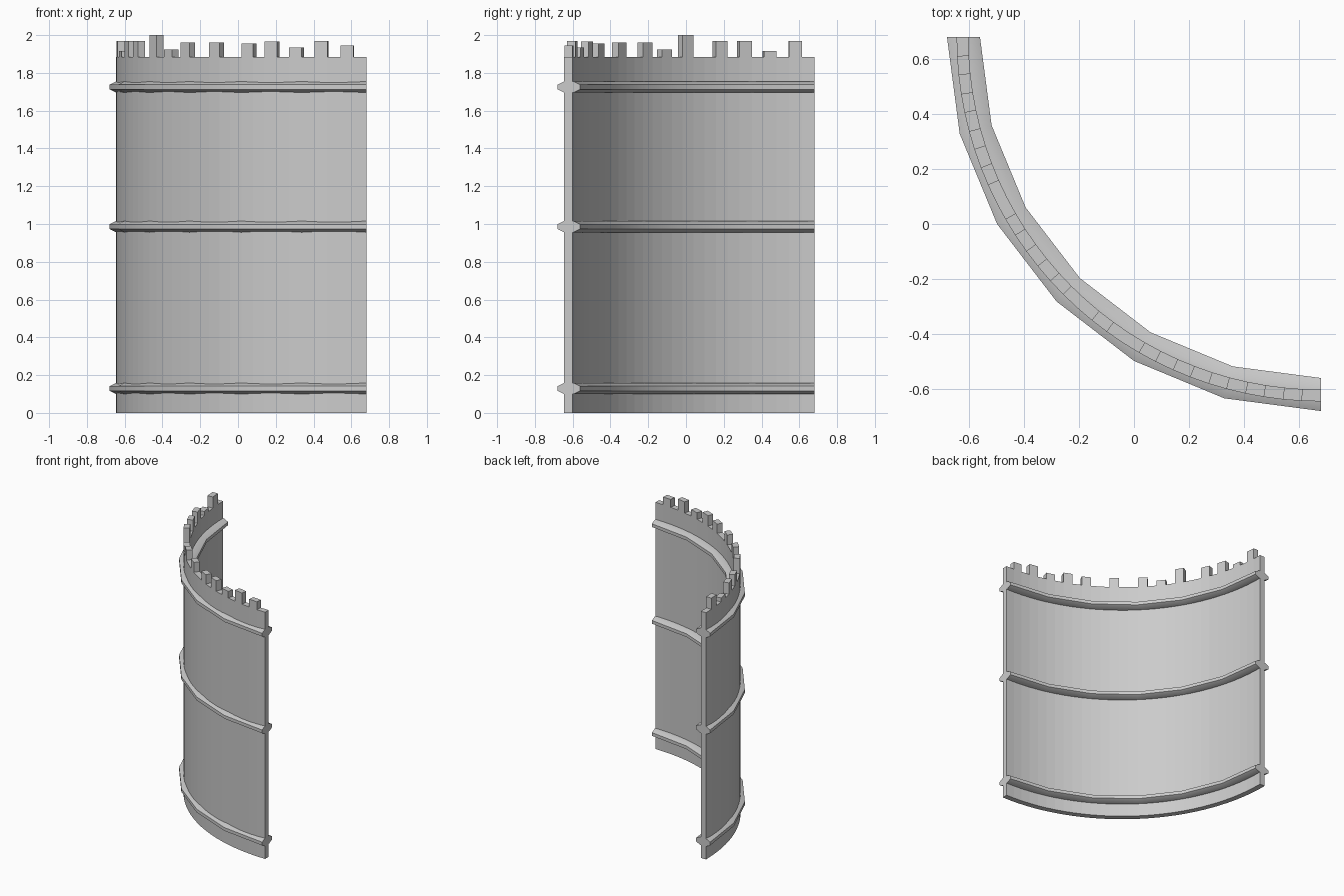
import bpy, bmesh
from math import sin, cos, radians, pi

if "Cube" in bpy.data.objects:
    bpy.data.objects.remove(bpy.data.objects["Cube"])

C = 0.68                    # arc centre on x and y
R_IN, R_OUT = 1.282, 1.325  # wall radii
WALL_TOP = 1.885
SEGS = 30                   # 3 degrees each

def polar(r, deg, z):
    a = radians(deg)
    return (C - r * sin(a), C - r * cos(a), z)

def sweep(bm, profile, steps):
    """Sweep a closed (radius, z) profile around the quarter arc, with end caps."""
    rings = [[bm.verts.new(polar(r, 90 * i / steps, z)) for r, z in profile]
             for i in range(steps + 1)]
    n = len(profile)
    faces = []
    for a, b in zip(rings, rings[1:]):
        faces.append([bm.faces.new((a[k], a[(k + 1) % n], b[(k + 1) % n], b[k]))
                      for k in range(n)])
    bm.faces.new(rings[0])
    bm.faces.new(rings[-1][::-1])
    bmesh.ops.recalc_face_normals(bm, faces=bm.faces)
    return faces

def finish(bm, name):
    bmesh.ops.recalc_face_normals(bm, faces=bm.faces)
    me = bpy.data.meshes.new(name)
    bm.to_mesh(me)
    bm.free()
    ob = bpy.data.objects.new(name, me)
    bpy.context.collection.objects.link(ob)
    return ob

# Curved wall, with uneven teeth extruded from its top faces
bm = bmesh.new()
faces = sweep(bm, [(R_OUT, 0), (R_OUT, WALL_TOP), (R_IN, WALL_TOP), (R_IN, 0)], SEGS)
teeth = {1: 1.945, 3: 1.97, 5: 1.935, 7: 1.965, 9: 1.955, 12: 1.96, 15: 1.96,
         17: 1.925, 19: 2.0, 22: 1.97, 24: 1.97, 26: 1.915, 28: 1.97}
for seg, top in teeth.items():
    res = bmesh.ops.extrude_discrete_faces(bm, faces=[faces[seg][1]])
    old = list(res['faces'][0].verts)
    base = [v.co.copy() for v in old]
    lower = [bm.verts.new(c) for c in base]
    for v in old:
        v.co.z = top
    for k in range(4):
        j = (k + 1) % 4
        if not bm.faces.get((old[k], old[j], lower[j], lower[k])):
            bm.faces.new((lower[k], lower[j], old[j], old[k]))
bmesh.ops.remove_doubles(bm, verts=bm.verts, dist=0.0005)
finish(bm, "curved_wall")

# Horizontal bands: flattened octagon section, six straight runs
for name, z0 in (("lower_band", 0.129), ("middle_band", 0.986), ("upper_band", 1.725)):
    k = 1 / cos(pi / 8)
    profile = [(1.30 + 0.06 * k * cos(pi / 8 + i * pi / 4),
                z0 + 0.03 * k * sin(pi / 8 + i * pi / 4)) for i in range(8)]
    bm = bmesh.new()
    sweep(bm, profile, 6)
    ob = finish(bm, name)
    bpy.ops.object.select_all(action='DESELECT')
    ob.select_set(True)
    bpy.context.view_layer.objects.active = ob
    bpy.ops.object.shade_smooth_by_angle(angle=radians(60))
